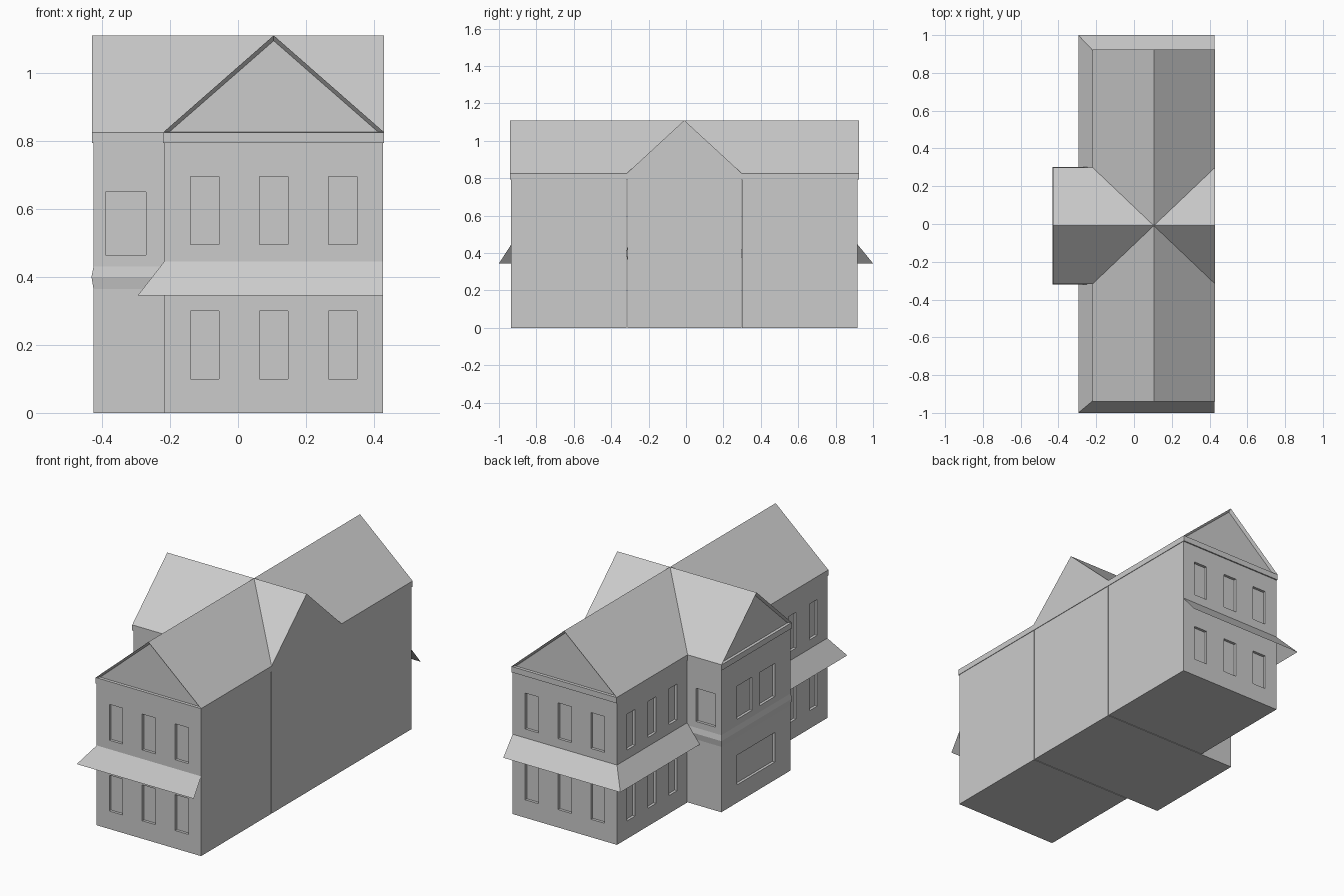
import bpy, bmesh
from mathutils import Vector

cube = bpy.data.objects.get("Cube")
if cube:
    bpy.data.objects.remove(cube, do_unlink=True)

GREY = (0.6, 0.6, 0.6, 1)
stone = bpy.data.materials.new("plain_grey")
stone.use_nodes = True
stone.diffuse_color = GREY
stone.node_tree.nodes["Principled BSDF"].inputs["Base Color"].default_value = GREY


def finish(name, bm, closed=True):
    if closed:
        bmesh.ops.recalc_face_normals(bm, faces=bm.faces[:])
    mesh = bpy.data.meshes.new(name)
    bm.to_mesh(mesh)
    bm.free()
    mesh.materials.append(stone)
    obj = bpy.data.objects.new(name, mesh)
    bpy.context.collection.objects.link(obj)
    return obj


def add_box(bm, x, y, z):
    """Box from three (low, high) ranges."""
    verts = bmesh.ops.create_cube(bm, size=1)["verts"]
    for v in verts:
        v.co = Vector([(r[0] + r[1]) / 2 + c * (r[1] - r[0]) for r, c in zip((x, y, z), v.co)])


def block(name, x, y, windows):
    """Wall block with recessed windows cut into it."""
    bm = bmesh.new()
    add_box(bm, x, y, (0, EAVE))
    walls = finish(name, bm)
    bm = bmesh.new()
    for w in windows:
        add_box(bm, *w)
    cutter = finish(name + "_cutter", bm)
    cutter.hide_render = True
    mod = walls.modifiers.new("windows", "BOOLEAN")
    mod.operation, mod.solver, mod.object = "DIFFERENCE", "EXACT", cutter
    bpy.context.view_layer.objects.active = walls
    bpy.ops.object.modifier_apply(modifier=mod.name)
    bpy.data.objects.remove(cutter, do_unlink=True)


def around(c, width):
    return (c - width / 2, c + width / 2)


def recess(wall):
    return (wall - DEPTH, wall + DEPTH)


EAVE, BAND, RIDGE, DEPTH = 0.793, 0.825, 1.11, 0.015
BACK, WING, BAY = 0.427, -0.217, -0.425      # wall planes along x
MID_X, MID_Y = 0.105, -0.009                 # ridge lines
BAY_Y = (-0.314, 0.296)
FLOORS = [(0.10, 0.30), (0.495, 0.695)]

# Two wings with windows on the end and on the long side
for name, end, inner, roof_end in (("front_wing", -0.935, -0.318, -0.94),
                                   ("rear_wing", 0.918, 0.30, 0.925)):
    holes = []
    for z in FLOORS:
        for i in (-1, 0, 1):
            holes.append((around(MID_X + i * 0.203, 0.083), recess(end), z))
            holes.append((recess(WING), around((end + inner) / 2 + i * 0.185, 0.07), z))
    block(name, (WING, BACK), sorted((end, inner)), holes)

    # Awning sheet wrapping the outer corner
    out = -1.0 if end < 0 else 1.0
    bm = bmesh.new()
    top = [bm.verts.new((x, y, 0.445)) for x, y in ((BACK, end), (WING, end), (WING, inner))]
    low = [bm.verts.new((x, y, 0.345)) for x, y in ((BACK, out), (-0.295, out), (-0.295, inner))]
    for i in range(2):
        face = bm.faces.new((top[i], top[i + 1], low[i + 1], low[i]))
        face.normal_update()
        if face.normal.z < 0:
            face.normal_flip()
    finish(name + "_awning", bm, closed=False)

# Central block with the projecting bay
upper = (0.465, 0.65)
holes = [(around(-0.33, 0.12), recess(y), upper) for y in BAY_Y]
holes += [(recess(BAY), around(MID_Y + s * 0.1, 0.135), upper) for s in (-1, 1)]
holes.append((recess(BAY), around(MID_Y, 0.335), (0.10, 0.265)))
block("central_block", (BAY, BACK), BAY_Y, holes)

# Pointed string course around the bay
bm = bmesh.new()
rings = []
for z, o in ((0.365, 0), (0.40, 0.006), (0.43, 0)):
    x0, y0, y1 = BAY - o, BAY_Y[0] - o, BAY_Y[1] + o
    rings.append([bm.verts.new((x, y, z)) for x, y in ((x0, y0), (WING, y0), (WING, y1), (x0, y1))])
for a, b in zip(rings, rings[1:]):
    for i in range(4):
        j = (i + 1) % 4
        bm.faces.new((a[i], a[j], b[j], b[i]))
bm.faces.new(rings[0])
bm.faces.new(rings[-1])
finish("bay_string_course", bm)


def gable_roof(name, axis, centre, half, ends, recessed):
    """Gable prism along an axis; the listed ends get a sunken pediment."""
    def place(along, across, z):
        return Vector((along, across, z) if axis == "x" else (across, along, z))
    bm = bmesh.new()
    tris = []
    for e in ends:
        tris.append([bm.verts.new(place(e, centre + s * half, z))
                     for s, z in ((-1, BAND), (1, BAND), (0, RIDGE))])
    a, b = tris
    caps = [bm.faces.new(a), bm.faces.new(b)]
    for i in range(3):
        j = (i + 1) % 3
        bm.faces.new((a[i], a[j], b[j], b[i]))
    bmesh.ops.recalc_face_normals(bm, faces=bm.faces[:])
    for cap, e in zip(caps, ends):
        if e in recessed:
            bmesh.ops.inset_individual(bm, faces=[cap], thickness=0.002)
            base = place(e, centre, BAND + 0.001)
            inward = DEPTH if e < 0 else -DEPTH
            for v in cap.verts:
                apex = abs((v.co - base).z) > 0.1
                side = 0 if apex else (1 if (v.co - base).dot(place(0, 1, 0)) > 0 else -1)
                v.co = place(e + inward, centre + side * half * 0.945,
                             BAND + (RIDGE - BAND) * 0.945 if apex else base.z)
    finish(name, bm)
    # Eave band below the slopes
    bm = bmesh.new()
    across = (centre - half, centre + half)
    x, y = (ends, across) if axis == "x" else (across, ends)
    add_box(bm, x, y, (EAVE, BAND))
    finish(name + "_eave_band", bm)


# Long roof and the cross roof over the bay
gable_roof("main_roof", "y", MID_X, 0.325, (-0.94, 0.925), (-0.94, 0.925))
gable_roof("cross_roof", "x", MID_Y, 0.309, (-0.43, 0.43), (-0.43,))
